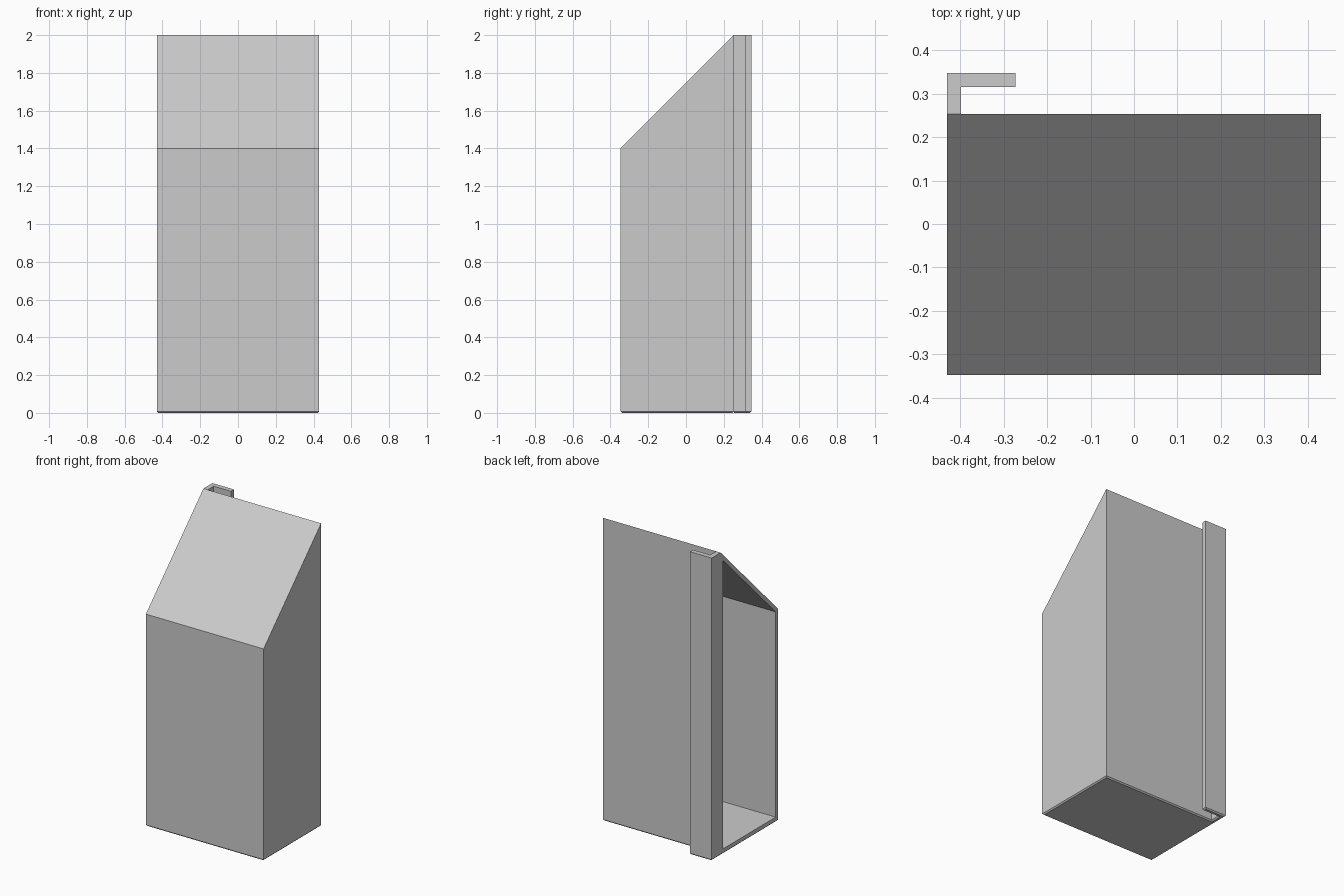
import bpy, bmesh

if "Cube" in bpy.data.objects:
    bpy.data.objects.remove(bpy.data.objects["Cube"], do_unlink=True)

HALF_W, WALL, CHAMFER = 0.43, 0.026, 0.008
FRONT, BACK, REAR = -0.347, 0.253, 0.347

grey = bpy.data.materials.new("plain_grey")
grey.use_nodes = True
colour = (0.6, 0.6, 0.6, 1)
grey.diffuse_color = colour
grey.node_tree.nodes["Principled BSDF"].inputs["Base Color"].default_value = colour


def prism(points, offset):
    """Extrude a closed outline along an offset and return the solid."""
    bm = bmesh.new()
    face = bm.faces.new([bm.verts.new(p) for p in points])
    side = bmesh.ops.extrude_face_region(bm, geom=[face], use_keep_orig=True)
    verts = [v for v in side["geom"] if isinstance(v, bmesh.types.BMVert)]
    bmesh.ops.translate(bm, verts=verts, vec=offset)
    bmesh.ops.recalc_face_normals(bm, faces=bm.faces)
    return bm


def chamfer_foot(bm, skip=lambda edge: False):
    """Trim the edges standing on the ground."""
    edges = [e for e in bm.edges
             if all(v.co.z < 0.001 for v in e.verts) and not skip(e)]
    bmesh.ops.bevel(bm, geom=edges, offset=CHAMFER, segments=1,
                    affect='EDGES', profile=0.5)


def finish(bm, name):
    mesh = bpy.data.meshes.new(name)
    bm.to_mesh(mesh)
    bm.free()
    mesh.materials.append(grey)
    bpy.context.collection.objects.link(bpy.data.objects.new(name, mesh))


# Housing: slope-topped box, hollowed out from its -x side
outline = [(FRONT, 0), (BACK, 0), (BACK, 2), (FRONT, 1.4)]
box = prism([(-HALF_W, y, z) for y, z in outline], (2 * HALF_W, 0, 0))
chamfer_foot(box)
box.normal_update()
mouth = [max(box.faces, key=lambda f: -f.normal.x * f.calc_area())]
bmesh.ops.inset_individual(box, faces=mouth, thickness=WALL, use_even_offset=True)
bmesh.ops.inset_individual(box, faces=mouth, thickness=0, depth=WALL - 2 * HALF_W)
finish(box, "housing")

# Rail: L-shaped strip running the full height of the back
T = 0.032
x0, x1 = -HALF_W, -0.272
outline = [(x0, BACK), (x0 + T, BACK), (x0 + T, REAR - T),
           (x1, REAR - T), (x1, REAR), (x0, REAR)]
rail = prism([(x, y, 0) for x, y in outline], (0, 0, 2))
chamfer_foot(rail, lambda e: all(abs(v.co.y - BACK) < 0.001 for v in e.verts))
finish(rail, "back_rail")
